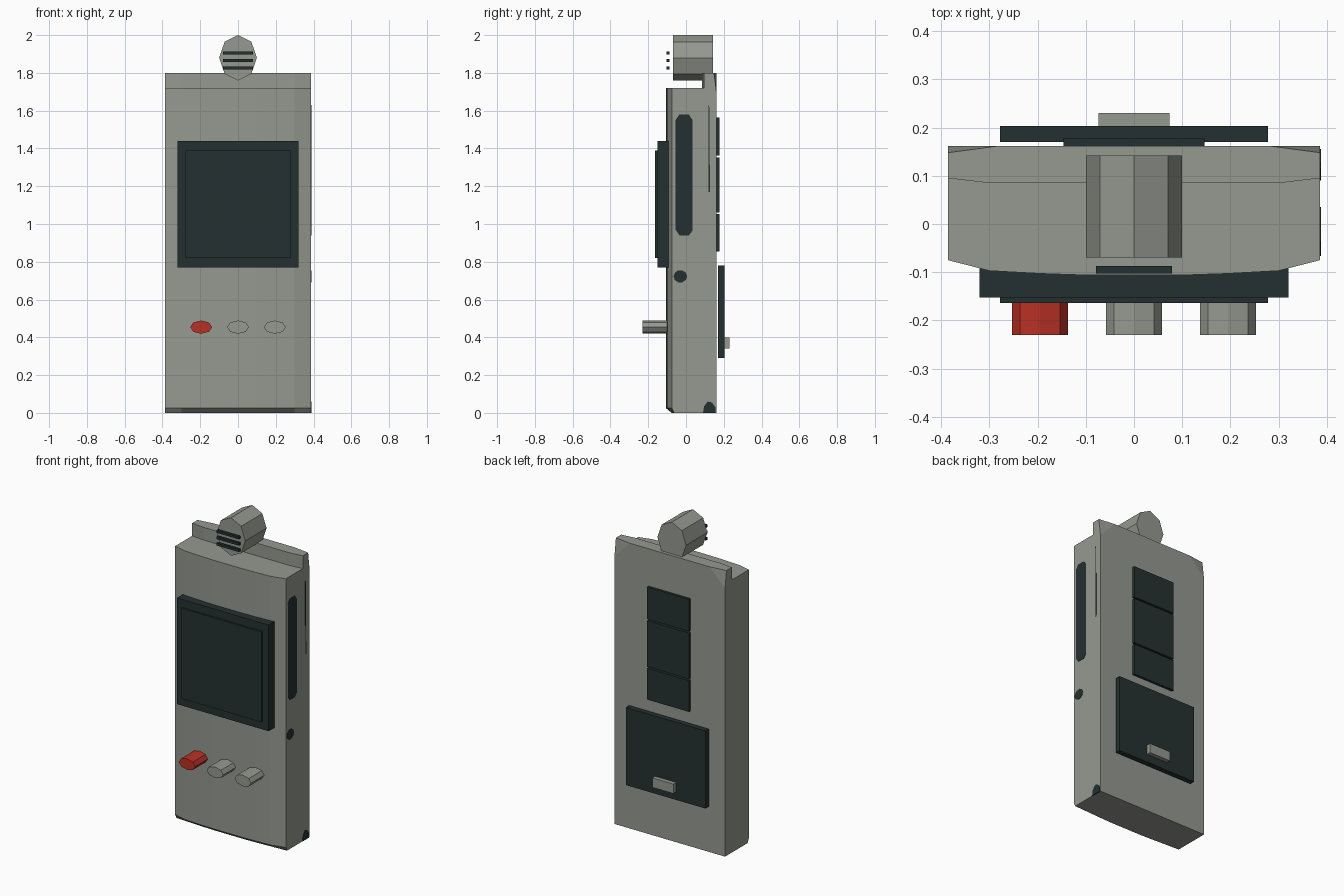
import bpy, math

if "Cube" in bpy.data.objects:
    bpy.data.objects.remove(bpy.data.objects["Cube"])


def material(name, col):
    m = bpy.data.materials.new(name)
    m.diffuse_color = (*col, 1)
    m.use_nodes = True
    m.node_tree.nodes["Principled BSDF"].inputs["Base Color"].default_value = m.diffuse_color
    return m


GREY = material("casing grey", (0.30, 0.32, 0.28))
DARK = material("dark panel", (0.018, 0.030, 0.030))
RED = material("button red", (0.48, 0.030, 0.018))


def make(name, verts, faces, mat):
    me = bpy.data.meshes.new(name)
    me.from_pydata(verts, [], faces)
    me.materials.append(mat)
    ob = bpy.data.objects.new(name, me)
    bpy.context.collection.objects.link(ob)
    # consistent outward normals
    bpy.context.view_layer.objects.active = ob
    ob.select_set(True)
    bpy.ops.object.mode_set(mode='EDIT')
    bpy.ops.mesh.select_all(action='SELECT')
    bpy.ops.mesh.normals_make_consistent(inside=False)
    bpy.ops.object.mode_set(mode='OBJECT')
    ob.select_set(False)
    return ob


def prism(name, pts, a, b, axis, mat):
    """Extrude a 2D outline from a to b along x (pts = y,z) or y (pts = x,z)."""
    def place(p, d):
        return (d, p[0], p[1]) if axis == 'x' else (p[0], d, p[1])
    n = len(pts)
    verts = [place(p, a) for p in pts] + [place(p, b) for p in pts]
    faces = [list(range(n)), list(range(n, 2 * n))]
    faces += [[i, (i + 1) % n, (i + 1) % n + n, i + n] for i in range(n)]
    return make(name, verts, faces, mat)


def box(name, x, y, z, mat):
    return prism(name, [(x[0], z[0]), (x[1], z[0]), (x[1], z[1]), (x[0], z[1])],
                 y[0], y[1], 'y', mat)


def ellipse(cx, cz, rx, rz, n=8):
    return [(cx + rx * math.cos(2 * math.pi * i / n),
             cz + rz * math.sin(2 * math.pi * i / n)) for i in range(n)]


# casing: bowed front, raised lip along the back, clipped back top corners
W = 0.386
half = [(0.1, -0.106), (0.19, -0.103), (0.30, -0.097), (W, -0.075)]
front = [(-x, y) for x, y in reversed(half)] + half
lip = [(W, 0.095), (0.3, 0.085), (-0.3, 0.085), (-W, 0.095)]
verts = []


def ring(pts, z):
    start = len(verts)
    verts.extend((x, y, z) for x, y in pts)
    return list(range(start, len(verts)))


f0 = ring([(x, y + (0.03 if abs(x) < 0.35 else 0.012)) for x, y in front], 0)
f1 = ring(front, 0.025)
f2 = ring(front, 1.72)
l2, l3 = ring(lip, 1.72), ring(lip, 1.8)
b0 = ring([(W, 0.162), (-W, 0.162)], 0)
b2 = ring([(W, 0.162), (-W, 0.162)], 1.69)
b3 = ring([(W, 0.148), (0.28, 0.162), (-0.28, 0.162), (-W, 0.148)], 1.8)
faces = [f0 + b0, f2 + l2, l3 + b3[::-1]]
for lo, hi in ((f0, f1), (f1, f2), (l2, l3)):
    faces += [[lo[i], lo[i + 1], hi[i + 1], hi[i]] for i in range(len(lo) - 1)]
for s, e, k in ((-1, 0, 0), (0, -1, 1)):      # right and left walls
    faces.append([f0[s], b0[k], b2[k], b3[e], l3[e], l2[e], f2[s], f1[s]])
faces.append([b0[0], b0[1], b2[1], b3[2], b3[1], b2[0]])
faces += [[b2[0], b3[1], b3[0]], [b2[1], b3[2], b3[3]]]
make("casing", verts, faces, GREY)

# display
box("screen_frame", (-0.32, 0.32), (-0.152, -0.075), (0.77, 1.44), DARK)
box("screen_glass", (-0.278, 0.278), (-0.164, -0.15), (0.82, 1.39), DARK)

# oval push buttons
for i, x in enumerate((-0.195, 0, 0.195)):
    prism(f"button_{i + 1}", ellipse(x, 0.454, 0.058, 0.035), -0.23, -0.08, 'y',
          GREY if i else RED)

# sensor head with vent bars
prism("sensor_head", ellipse(0, 1.88, 0.1, 0.12), -0.07, 0.142, 'y', GREY)
for i in range(3):
    z = 1.825 + 0.04 * i
    box(f"vent_bar_{i + 1}", (-0.079, 0.079), (-0.103, -0.087), (z - 0.008, z + 0.008), DARK)

# back panels, battery cover and latch
for i, z in enumerate(((0.855, 1.052), (1.062, 1.353), (1.363, 1.565))):
    box(f"back_panel_{i + 1}", (-0.146, 0.146), (0.155, 0.178), z, DARK)
box("battery_cover", (-0.278, 0.278), (0.17, 0.203), (0.29, 0.78), DARK)
box("cover_latch", (-0.074, 0.074), (0.2, 0.23), (0.34, 0.40), GREY)

# dark inlays on the right side
X0, X1 = W - 0.004, W + 0.002
slot = [(-0.055, 0.97), (-0.035, 0.94), (0.015, 0.94), (0.035, 0.965),
        (0.035, 1.55), (0.015, 1.58), (-0.035, 1.58), (-0.055, 1.55)]
prism("side_slot", slot, X0, X1, 'x', DARK)
prism("side_button", ellipse(-0.03, 0.723, 0.036, 0.033, 10), X0, X1, 'x', DARK)
prism("strap_hole", [(0.09, 0), (0.096, 0.035), (0.115, 0.06), (0.137, 0.055),
                     (0.156, 0.03), (0.156, 0)], X0, X1, 'x', DARK)
prism("side_groove", [(0.12, 1.17), (0.127, 1.17), (0.123, 1.63), (0.118, 1.63)],
      X0, X1, 'x', DARK)
